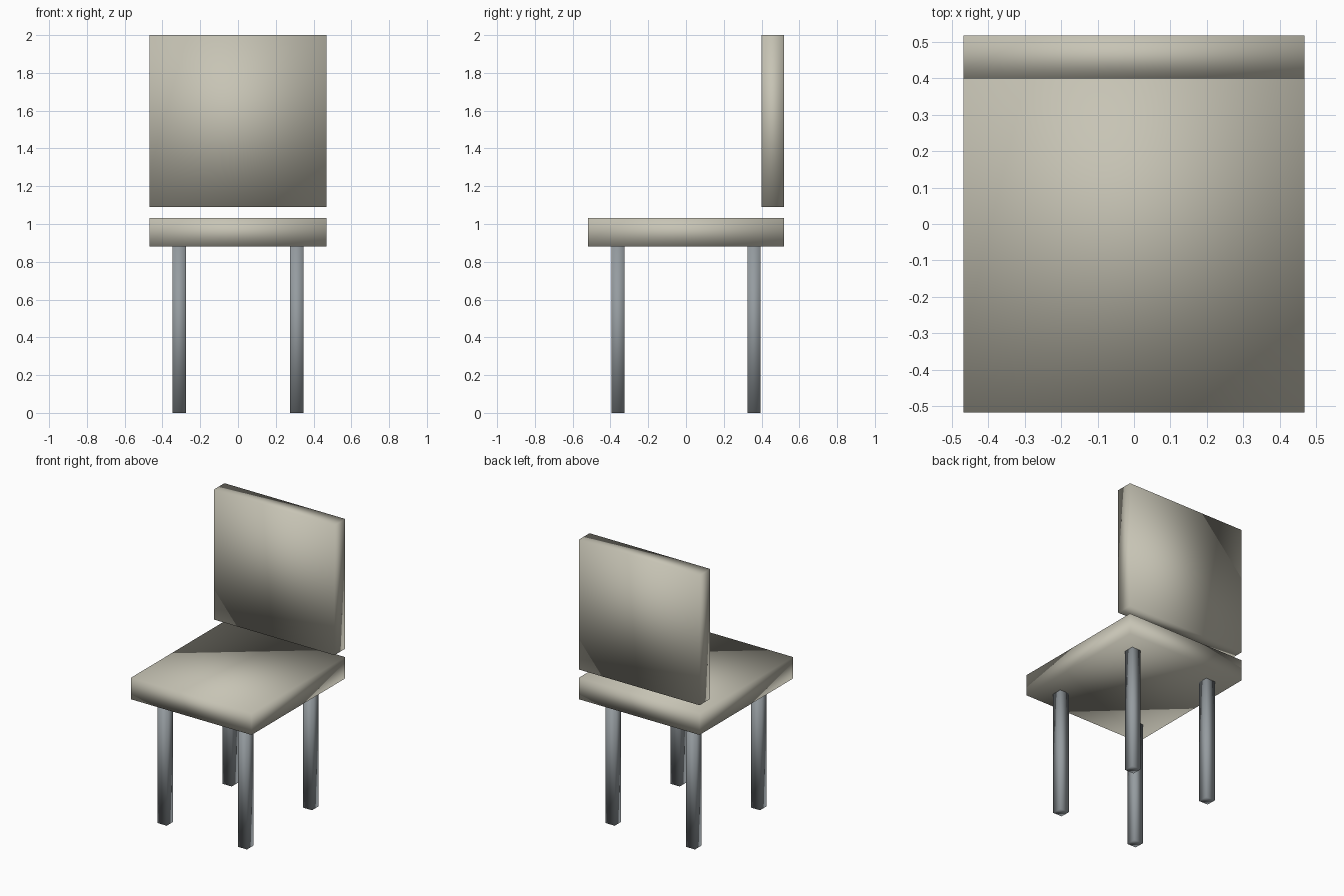
import bpy

if "Cube" in bpy.data.objects:
    bpy.data.objects.remove(bpy.data.objects["Cube"], do_unlink=True)


def make_material(name, color):
    mat = bpy.data.materials.new(name)
    mat.use_nodes = True
    mat.diffuse_color = color
    mat.node_tree.nodes["Principled BSDF"].inputs["Base Color"].default_value = color
    return mat


def block(name, center, size, mat):
    """Softly shaded box."""
    bpy.ops.mesh.primitive_cube_add(size=1, location=center)
    obj = bpy.context.object
    obj.name = name
    obj.scale = size
    bpy.ops.object.transform_apply(location=False, rotation=False, scale=True)
    bpy.ops.object.shade_smooth()
    obj.data.materials.append(mat)
    return obj


cushion = make_material("warm grey cushion", (0.57, 0.55, 0.46, 1))
metal = make_material("blue grey metal", (0.30, 0.33, 0.35, 1))

# Seat and floating backrest
block("seat", (0, 0, 0.957), (0.936, 1.036, 0.15), cushion)
block("backrest", (0, 0.459, 1.545), (0.936, 0.118, 0.91), cushion)

# Four square legs
for side, x in (("left", 0.311), ("right", -0.311)):
    for end, y in (("front", -0.36), ("back", 0.36)):
        block(f"{end}_{side}_leg", (x, y, 0.441), (0.071, 0.071, 0.882), metal)
